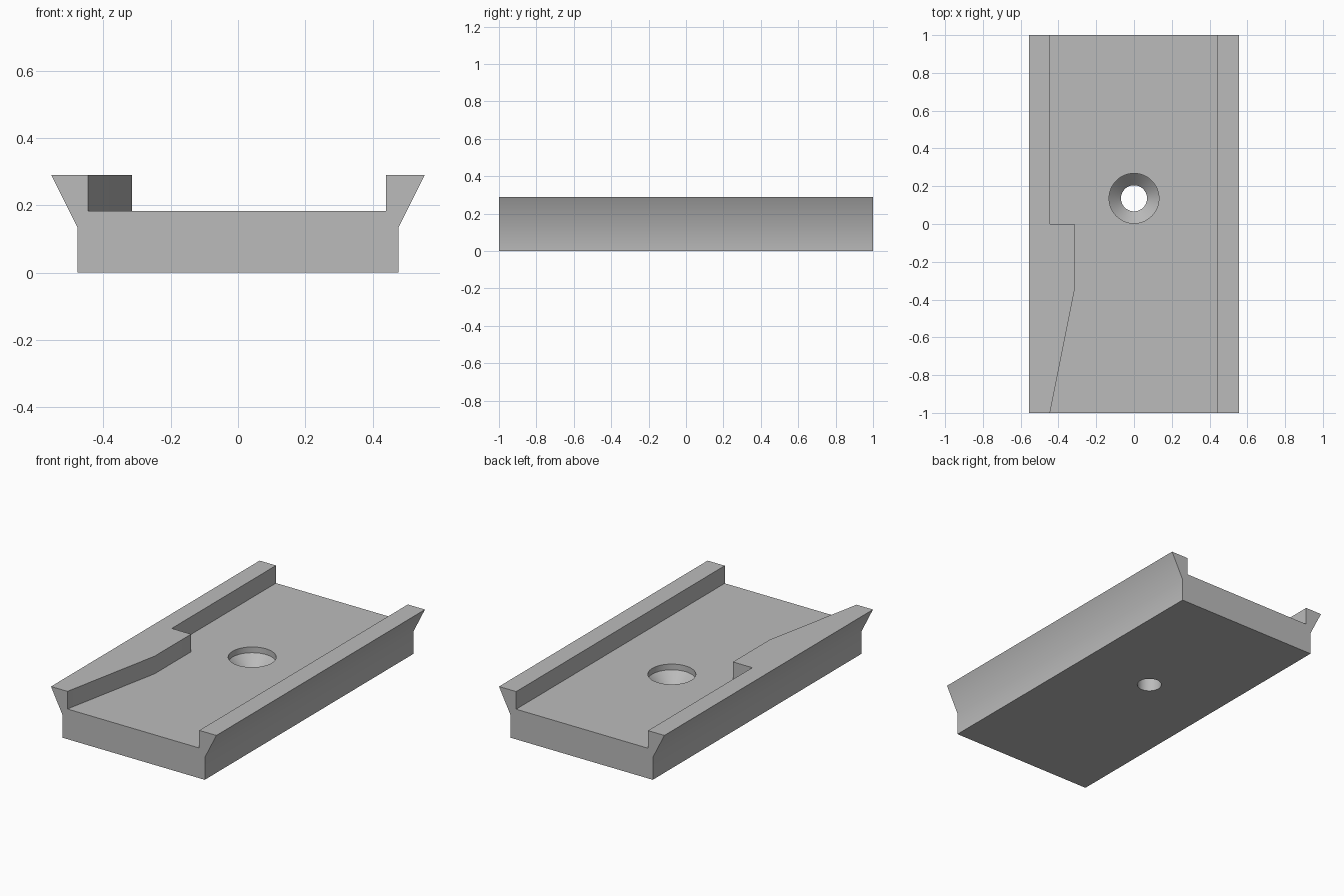
import bpy, bmesh, math
from mathutils import Vector

cube = bpy.data.objects.get("Cube")
if cube:
    bpy.data.objects.remove(cube, do_unlink=True)

grey = bpy.data.materials.new("plain grey")
grey.use_nodes = True
colour = (0.5, 0.5, 0.5, 1)
grey.diffuse_color = colour
grey.node_tree.nodes["Principled BSDF"].inputs["Base Color"].default_value = colour


def finish(name, bm):
    bmesh.ops.recalc_face_normals(bm, faces=bm.faces)
    mesh = bpy.data.meshes.new(name)
    bm.to_mesh(mesh)
    bm.free()
    mesh.materials.append(grey)
    obj = bpy.data.objects.new(name, mesh)
    bpy.context.collection.objects.link(obj)
    return obj


def prism(name, outline, direction):
    """Extrude a closed outline along a direction."""
    bm = bmesh.new()
    face = bm.faces.new([bm.verts.new(p) for p in outline])
    result = bmesh.ops.extrude_face_region(bm, geom=[face])
    moved = [v for v in result["geom"] if isinstance(v, bmesh.types.BMVert)]
    bmesh.ops.translate(bm, verts=moved, vec=Vector(direction))
    return finish(name, bm)


def turned(name, profile, centre, sides):
    """Revolve a radius/height profile about a vertical axis."""
    bm = bmesh.new()
    rings = []
    for r, z in profile:
        angles = [2 * math.pi * i / sides for i in range(sides)]
        rings.append([bm.verts.new((centre[0] + r * math.cos(a),
                                    centre[1] + r * math.sin(a), z)) for a in angles])
    for low, high in zip(rings, rings[1:]):
        for i in range(sides):
            j = (i + 1) % sides
            bm.faces.new((low[i], low[j], high[j], high[i]))
    bm.faces.new(rings[0])
    bm.faces.new(rings[-1])
    return finish(name, bm)


# Body with flared flanks
half = [(0.477, 0), (0.477, 0.135), (0.555, 0.29)]
section = half + [(-x, z) for x, z in reversed(half)]
body = prism("slide_plate", [(x, -1, z) for x, z in section], (0, 2, 0))

# Open channel with the stepped and tapered stop on the right rail
floor = 0.183
plan = [(0.44, -1.1), (0.44, 1.1), (-0.445, 1.1), (-0.445, 0),
        (-0.315, 0), (-0.315, -0.35), (-0.445, -1), (-0.445, -1.1)]
channel = prism("channel_cutter", [(x, y, floor) for x, y in plan], (0, 0, 0.3))

# Countersunk screw hole
hole = turned("screw_hole_cutter",
              [(0.069, -0.1), (0.069, 0.085), (0.132, 0.148), (0.132, 0.25)],
              (0, 0.136), 64)

bpy.context.view_layer.objects.active = body
body.select_set(True)
for cutter in (channel, hole):
    cutter.hide_render = True
    cut = body.modifiers.new(cutter.name, "BOOLEAN")
    cut.operation = "DIFFERENCE"
    cut.solver = "EXACT"
    cut.object = cutter
    bpy.ops.object.modifier_apply(modifier=cut.name)
    bpy.data.objects.remove(cutter, do_unlink=True)

bpy.ops.object.shade_smooth_by_angle(angle=math.radians(30))
